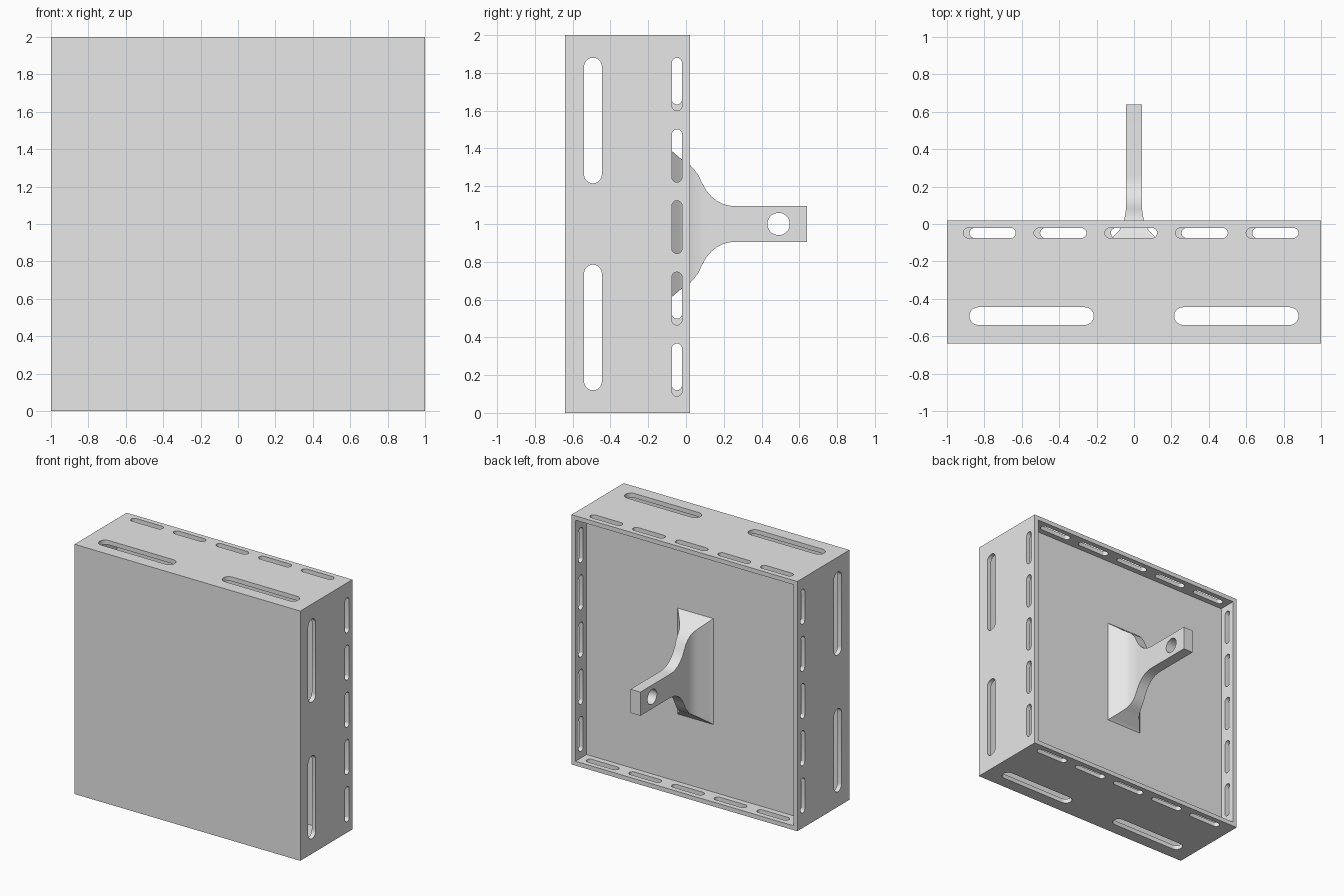
import bpy, bmesh, math
from mathutils import Vector

if "Cube" in bpy.data.objects:
    bpy.data.objects.remove(bpy.data.objects["Cube"])

WALL = 0.035
Y_FRONT, Y_PANEL, Y_BACK = -0.64, -0.12, 0.02

grey = bpy.data.materials.new("light_grey")
grey.diffuse_color = (0.8, 0.8, 0.8, 1)
grey.use_nodes = True
grey.node_tree.nodes["Principled BSDF"].inputs["Base Color"].default_value = grey.diffuse_color


def make_object(name, bm):
    bmesh.ops.recalc_face_normals(bm, faces=bm.faces)
    mesh = bpy.data.meshes.new(name)
    bm.to_mesh(mesh)
    bm.free()
    mesh.materials.append(grey)
    ob = bpy.data.objects.new(name, mesh)
    bpy.context.collection.objects.link(ob)
    return ob


def add_box(bm, lo, hi):
    verts = bmesh.ops.create_cube(bm, size=1)["verts"]
    for v in verts:
        v.co = Vector([lo[i] if v.co[i] < 0 else hi[i] for i in range(3)])


def add_prism(bm, loop_a, loop_b):
    a = [bm.verts.new(p) for p in loop_a]
    b = [bm.verts.new(p) for p in loop_b]
    bm.faces.new(a)
    bm.faces.new(b)
    for i in range(len(a)):
        j = (i + 1) % len(a)
        bm.faces.new((a[i], a[j], b[j], b[i]))


def slot_outline(along, y, length, width, seg=10):
    """Rounded slot as (along, y) pairs."""
    r, pts = width / 2, []
    for side in (1, -1):
        for k in range(seg + 1):
            t = -math.pi / 2 + math.pi * k / seg
            pts.append((along + side * (length / 2 - r + r * math.cos(t)),
                        y + side * r * math.sin(t)))
    return pts


def cut(target, cutter):
    cutter.hide_render = True
    mod = target.modifiers.new("cut", 'BOOLEAN')
    mod.operation = 'DIFFERENCE'
    mod.solver = 'EXACT'
    mod.object = cutter
    select(target)
    bpy.ops.object.modifier_apply(modifier=mod.name)
    bpy.data.objects.remove(cutter)


def select(ob):
    bpy.ops.object.select_all(action='DESELECT')
    ob.select_set(True)
    bpy.context.view_layer.objects.active = ob


def smooth(ob, degrees):
    select(ob)
    bpy.ops.object.shade_smooth_by_angle(angle=math.radians(degrees))


# Housing: box with a closed front chamber and a shallow open back recess
bm = bmesh.new()
add_box(bm, (-1, Y_FRONT, 0), (1, Y_BACK, 2))
housing = make_object("housing", bm)

inner = 1 - WALL
bm = bmesh.new()
add_box(bm, (-inner, Y_FRONT + WALL, WALL), (inner, Y_PANEL - WALL, 2 - WALL))
add_box(bm, (-inner, Y_PANEL, WALL), (inner, Y_BACK + 0.1, 2 - WALL))
cut(housing, make_object("chamber_cutter", bm))

# Slots in all four walls: two long ones in front, five short ones at the back
bm = bmesh.new()
for horizontal in (True, False):
    for side in (1, -1):
        outlines = [slot_outline(s * 0.5475, -0.4925, 0.665, 0.095) for s in (1, -1)]
        outlines += [slot_outline(k * 0.378 - side * 0.0165, -0.048, 0.28, 0.054)
                     for k in range(-2, 3)]
        for pts in outlines:
            loops = []
            for offset in (-0.03, 0.03):
                d = side * (1 - WALL / 2) + offset
                loops.append([(a, y, 1 + d) if horizontal else (d, y, 1 + a)
                              for a, y in pts])
            add_prism(bm, *loops)
cut(housing, make_object("slot_cutter", bm))
smooth(housing, 30)

# Stem: rectangular sections (y, half width, half height) flaring into the panel
sections = [(-0.125, 0.165, 0.43), (-0.115, 0.152, 0.418), (-0.095, 0.134, 0.402),
            (-0.065, 0.108, 0.378), (-0.035, 0.08, 0.352), (-0.01, 0.063, 0.335),
            (0.02, 0.053, 0.314), (0.045, 0.048, 0.287), (0.066, 0.0445, 0.257),
            (0.085, 0.0435, 0.217), (0.107, 0.0435, 0.178), (0.135, 0.0435, 0.145),
            (0.165, 0.0435, 0.121), (0.2, 0.0435, 0.104), (0.23, 0.0435, 0.097),
            (0.26, 0.0435, 0.095), (0.64, 0.0435, 0.095)]
bm = bmesh.new()
rings = [[bm.verts.new((sx * w, y, 1 + sz * h))
          for sx, sz in ((-1, -1), (1, -1), (1, 1), (-1, 1))] for y, w, h in sections]
for a, b in zip(rings, rings[1:]):
    for i in range(4):
        j = (i + 1) % 4
        bm.faces.new((a[i], a[j], b[j], b[i]))
bm.faces.new(rings[0])
bm.faces.new(rings[-1])
stem = make_object("stem", bm)

# Round hole through the stem end
bm = bmesh.new()
circle = [(0.49 + 0.059 * math.cos(t), 1 + 0.059 * math.sin(t))
          for t in (2 * math.pi * k / 32 for k in range(32))]
add_prism(bm, [(-0.2, y, z) for y, z in circle], [(0.2, y, z) for y, z in circle])
cut(stem, make_object("hole_cutter", bm))
smooth(stem, 35)
